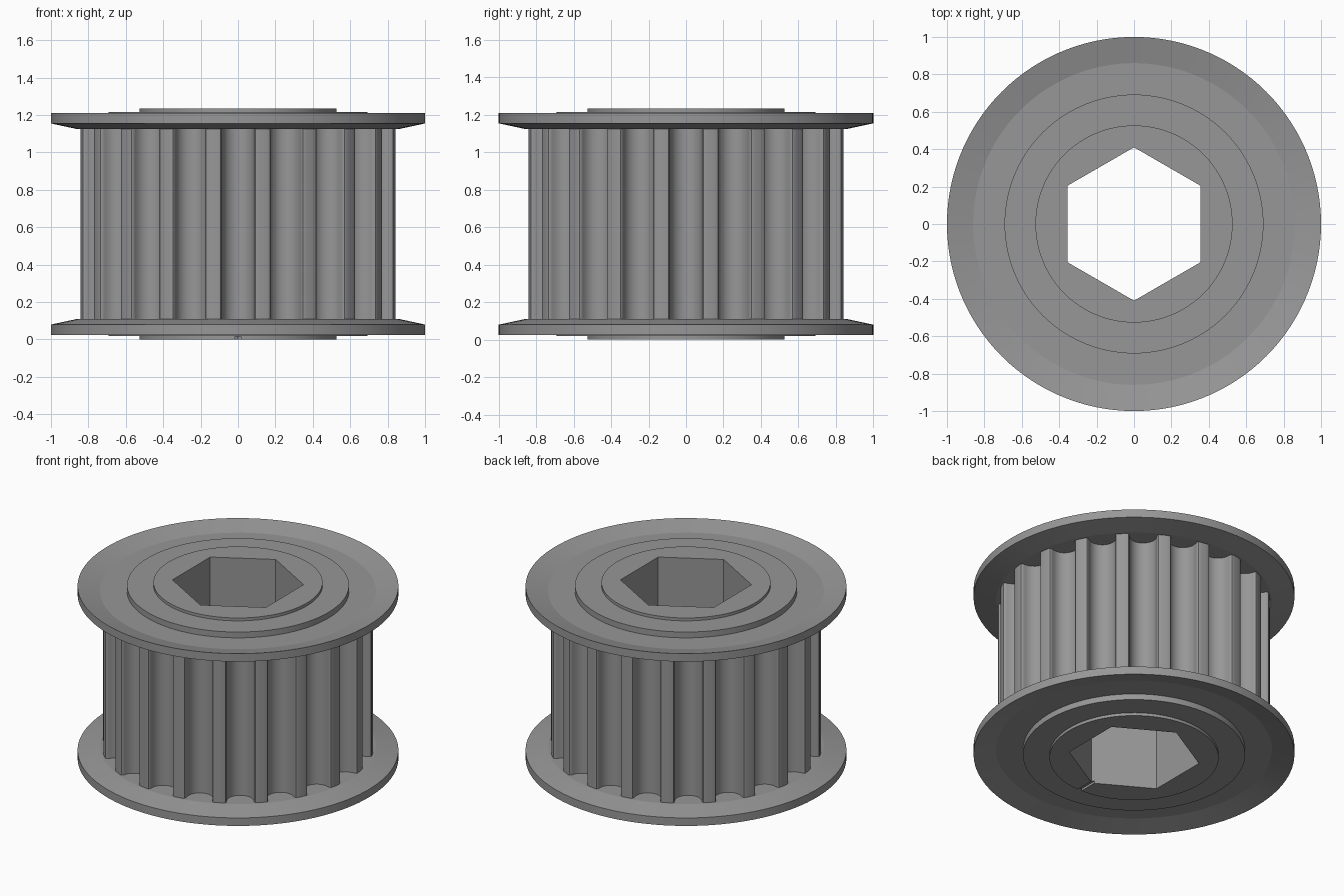
import bpy, bmesh
from math import cos, sin, pi, radians, atan2, hypot

if "Cube" in bpy.data.objects:
    bpy.data.objects.remove(bpy.data.objects["Cube"])

H = 1.235       # total height
SEG = 120       # segments round the circle (hex corners land on vertices)
TEETH = 20

dark_grey = bpy.data.materials.new("dark_grey")
dark_grey.diffuse_color = (0.31, 0.31, 0.31, 1)
dark_grey.use_nodes = True
dark_grey.node_tree.nodes["Principled BSDF"].inputs["Base Color"].default_value = dark_grey.diffuse_color


def circle(r):
    return [(r * cos(2 * pi * i / SEG), r * sin(2 * pi * i / SEG)) for i in range(SEG)]


def hexagon(flat):
    # hexagon with flats facing +-x, sampled at the circle's angles
    pts = []
    for i in range(SEG):
        a = 2 * pi * i / SEG
        off = (a + pi / 6) % (pi / 3) - pi / 6
        r = flat / cos(off)
        pts.append((r * cos(a), r * sin(a)))
    return pts


def closed_ring(name, loops):
    """Skin a closed chain of (outline, z) loops into a ring-shaped solid."""
    bm = bmesh.new()
    rows = [[bm.verts.new((x, y, z)) for x, y in outline] for outline, z in loops]
    n = len(rows[0])
    for k, a in enumerate(rows):
        b = rows[(k + 1) % len(rows)]
        for i in range(n):
            j = (i + 1) % n
            bm.faces.new((a[i], a[j], b[j], b[i]))
    bmesh.ops.recalc_face_normals(bm, faces=bm.faces)
    me = bpy.data.meshes.new(name)
    bm.to_mesh(me)
    bm.free()
    me.materials.append(dark_grey)
    ob = bpy.data.objects.new(name, me)
    bpy.context.collection.objects.link(ob)
    return ob


def select_only(ob):
    bpy.ops.object.select_all(action='DESELECT')
    ob.select_set(True)
    bpy.context.view_layer.objects.active = ob


# Hub with raised boss at each end and hexagonal bore
bore, boss, shoulder = hexagon(0.355), circle(0.527), circle(0.692)
hub = closed_ring("hub", [
    (bore, 0), (boss, 0), (boss, 0.02), (shoulder, 0.02),
    (shoulder, H - 0.02), (boss, H - 0.02), (boss, H), (bore, H)])

# Small timing notch in the lower boss
bpy.ops.mesh.primitive_cube_add(size=1, location=(0, -0.46, 0))
cutter = bpy.context.object
cutter.name = "notch_cutter"
cutter.scale = (0.03, 0.16, 0.03)
cutter.hide_render = True
cutter.data.materials.append(dark_grey)
mod = hub.modifiers.new("notch", 'BOOLEAN')
mod.object = cutter
mod.operation = 'DIFFERENCE'
mod.solver = 'EXACT'
select_only(hub)
bpy.ops.object.modifier_apply(modifier=mod.name)
bpy.data.objects.remove(cutter)

# Dished flanges, mirrored top to bottom
flange_profile = [(0.68, 0.06), (0.86, 0.06), (1.0, 0.025),
                  (1.0, 0.08), (0.86, 0.11), (0.68, 0.11)]
flanges = [
    closed_ring("lower_flange", [(circle(r), z) for r, z in flange_profile]),
    closed_ring("upper_flange", [(circle(r), H - z) for r, z in flange_profile])]

# One tooth groove: round bottom, short walls, rounded lips (radius, sideways)
half = [(0.815 - 0.085 * cos(radians(t)), 0.085 * sin(radians(t))) for t in range(15, 91, 15)]
half += [(0.825, 0.0855), (0.834, 0.0885), (0.840, 0.0935), (0.8415, 0.100)]
groove = [(r, -w) for r, w in reversed(half)] + [(0.73, 0)] + half
groove = [(hypot(r, w), atan2(w, r)) for r, w in groove]
groove += [(0.848, radians(t)) for t in (8, 9, 10)]      # land between grooves

outer, inner = [], []
for k in range(TEETH):
    for r, t in groove:
        a = t + 2 * pi * k / TEETH
        outer.append((r * cos(a), r * sin(a)))
        inner.append((0.68 * cos(a), 0.68 * sin(a)))
teeth = closed_ring("toothed_drum", [(inner, 0.1), (outer, 0.1),
                                     (outer, H - 0.1), (inner, H - 0.1)])

# Smooth round surfaces, keep edges crisp
for ob in [hub, teeth] + flanges:
    select_only(ob)
    bpy.ops.object.shade_smooth_by_angle(angle=radians(12 if ob in flanges else 35))
